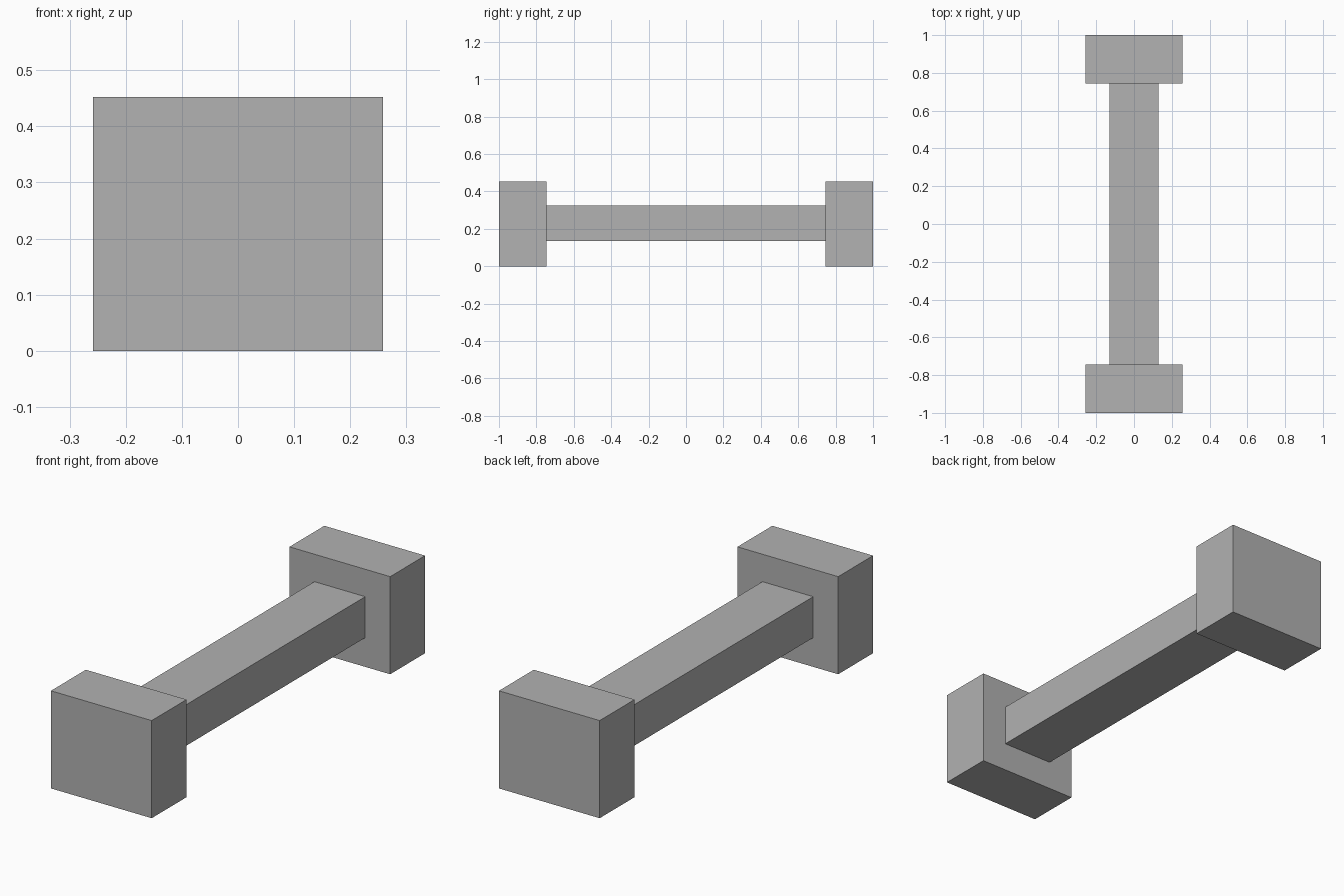
import bpy
import bmesh
from mathutils import Vector

if "Cube" in bpy.data.objects:
    bpy.data.objects.remove(bpy.data.objects["Cube"])

# Single plain grey
grey = bpy.data.materials.new("plain_grey")
grey.use_nodes = True
colour = (0.445, 0.445, 0.445, 1)
grey.diffuse_color = colour
grey.node_tree.nodes["Principled BSDF"].inputs["Base Color"].default_value = colour


def box(name, low, high):
    """Flat-faced box between two opposite corners."""
    low, high = Vector(low), Vector(high)
    bm = bmesh.new()
    bmesh.ops.create_cube(bm, size=1)
    bmesh.ops.scale(bm, vec=high - low, verts=bm.verts)
    mesh = bpy.data.meshes.new(name)
    bm.to_mesh(mesh)
    bm.free()
    mesh.materials.append(grey)
    obj = bpy.data.objects.new(name, mesh)
    obj.location = (low + high) / 2
    bpy.context.collection.objects.link(obj)
    return obj


half_width, height = 0.258, 0.452
inner, outer = 0.745, 1.0

# End blocks
box("front_block", (-half_width, -outer, 0), (half_width, -inner, height))
box("back_block", (-half_width, inner, 0), (half_width, outer, height))

# Connecting bar
box("connecting_bar", (-0.13, -inner, 0.135), (0.13, inner, 0.325))
